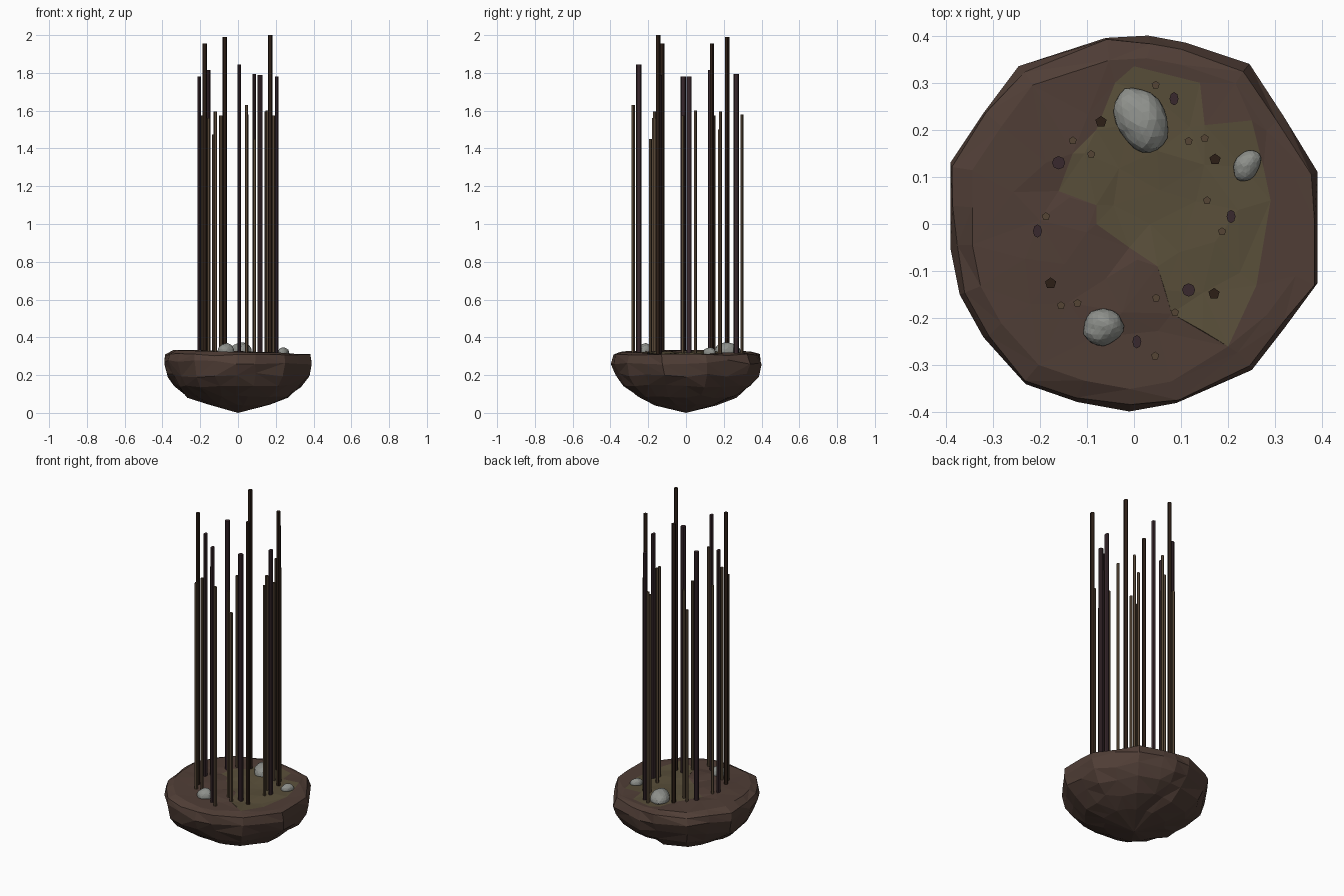
import bpy, bmesh, math, random
from mathutils import Vector
from mathutils.geometry import delaunay_2d_cdt

if "Cube" in bpy.data.objects:
    bpy.data.objects.remove(bpy.data.objects["Cube"])

random.seed(7)


def material(name, rgb):
    m = bpy.data.materials.new(name)
    m.diffuse_color = (*rgb, 1)
    m.use_nodes = True
    m.node_tree.nodes["Principled BSDF"].inputs["Base Color"].default_value = m.diffuse_color
    return m


SOIL = material("soil", (0.08, 0.048, 0.037))
SAND = material("sand", (0.10, 0.078, 0.042))
STONE = material("stone", (0.27, 0.28, 0.26))
PURPLE = material("purple_stalk", (0.04, 0.021, 0.026))
DARK = material("dark_stalk", (0.025, 0.013, 0.008))
THIN = material("thin_stalk", (0.09, 0.06, 0.035))


def finish(bm, name, mats):
    bmesh.ops.recalc_face_normals(bm, faces=bm.faces)
    me = bpy.data.meshes.new(name)
    bm.to_mesh(me)
    bm.free()
    ob = bpy.data.objects.new(name, me)
    for m in mats:
        me.materials.append(m)
    bpy.context.collection.objects.link(ob)
    return ob


def jit(a):
    return random.uniform(-a, a)


def top_z(x, y):
    return 0.322 - 0.03 * x


# Plan outline of the soil clump and of the sandy patch on top
outline = [(.03, .40), (.11, .385), (.245, .34), (.32, .225), (.39, .11), (.39, 0),
           (.39, -.125), (.32, -.22), (.25, -.31), (.09, -.38), (-.01, -.398),
           (-.12, -.378), (-.23, -.34), (-.32, -.24), (-.37, -.15), (-.39, -.05),
           (-.39, .04), (-.39, .13), (-.32, .235), (-.245, .335), (-.06, .395)]
outline.sort(key=lambda p: math.atan2(p[1], p[0]))
patch = [(-.04, .30), (0, .335), (.14, .30), (.15, .21), (.25, .22), (.275, .12),
         (.29, .05), (.26, -.13), (.2, -.26), (.08, -.19), (.05, -.09), (-.01, -.05),
         (-.08, 0), (-.08, .04), (-.16, .07), (-.13, .15), (-.08, .2)][::-1]

# Soil clump: jittered rings from the rim down to the bottom tip
bm = bmesh.new()
n = len(outline)
rings = [(.88, None, 0), (.975, .308, .006), (1.0, .268, .012), (.955, .2, .012),
         (.85, .143, .01), (.67, .087, .008), (.42, .045, .006)]
loops = []
for s, z, j in rings:
    jx = 0 if s in (.88, 1.0) else .009
    loop = []
    for x, y in outline:
        px, py = x * s + jit(jx), y * s + jit(jx)
        loop.append(bm.verts.new((px, py, top_z(px, py) if z is None else z + jit(j))))
    loops.append(loop)
tip = bm.verts.new((0, 0, 0))
for k, (a, b) in enumerate(zip(loops, loops[1:])):
    for i in range(n):
        q = (i + 1) % n
        if random.random() < .5:
            bm.faces.new((a[i], a[q], b[i]))
            bm.faces.new((a[q], b[q], b[i]))
        else:
            bm.faces.new((a[i], a[q], b[q]))
            bm.faces.new((a[i], b[q], b[i]))
for i in range(n):
    bm.faces.new((loops[-1][i], loops[-1][(i + 1) % n], tip))

# Clump top: triangulated, with the patch faces in the sand colour
rim = [Vector(v.co.xy) for v in loops[0]]
pts = rim + [Vector(p) for p in patch]
m = len(pts)
for i in range(34):
    a, r = i * 2.39996, .28 * math.sqrt((i + .5) / 34)
    pts.append(Vector((r * math.cos(a), r * math.sin(a))))
co, _, tris, ov, _, of = delaunay_2d_cdt(
    pts, [], [list(range(n)), list(range(n, m))], 1, 1e-5)
top = []
for p, src in zip(co, ov):
    hit = [s for s in src if s < n]
    top.append(loops[0][hit[0]] if hit
               else bm.verts.new((p.x, p.y, top_z(p.x, p.y) + jit(.006))))
for t, src in zip(tris, of):
    f = bm.faces.new([top[i] for i in t])
    f.material_index = 1 if 1 in src else 0
finish(bm, "soil_clump", [SOIL, SAND])


# Stones: lumpy flattened spheres
def stone(name, loc, size, angle):
    bm = bmesh.new()
    bmesh.ops.create_icosphere(bm, subdivisions=3, radius=1)
    for v in bm.verts:
        d = v.co.copy()
        v.co *= 1 + .04 * math.sin(4 * d.x + 3 * d.y) + jit(.025)
        v.co = Vector((v.co.x * size[0], v.co.y * size[1], v.co.z * size[2]))
    ob = finish(bm, name, [STONE])
    ob.location = loc
    ob.rotation_euler.z = math.radians(angle)


stone("large_stone", (.017, .22, .328), (.073, .053, .044), -62)
stone("small_stone", (.24, .125, .32), (.036, .026, .026), 55)
stone("round_stone", (-.065, -.218, .328), (.043, .039, .04), 20)


# Stalks: straight low-sided prisms (x, y, top height)
def stalk(name, x, y, top, rx, ry, sides, mat):
    bm = bmesh.new()
    bmesh.ops.create_cone(bm, cap_ends=True, segments=sides, radius1=1, radius2=1, depth=1)
    z0 = .295
    for v in bm.verts:
        v.co = Vector((v.co.x * rx, v.co.y * ry, (v.co.z + .5) * (top - z0)))
    finish(bm, name, [mat]).location = (x, y, z0)


oval = [(.085, .266, 1.795), (.206, .016, 1.78), (-.205, -.015, 1.78), (.006, -.25, 1.845)]
hexa = [(-.16, .13, 1.815), (.116, -.14, 1.79)]
dark = [(-.07, .217, 1.99), (.172, .137, 1.955), (-.177, -.126, 1.955), (.17, -.148, 2.0)]
thin = [(.046, .295, 1.58), (-.13, .177, 1.475), (-.091, .148, 1.575), (.116, .176, 1.5),
        (.15, .182, 1.595), (.155, .05, 1.6), (.187, -.016, 1.575), (-.187, .016, 1.575),
        (-.155, -.173, 1.56), (-.12, -.168, 1.595), (.047, -.157, 1.56),
        (.087, -.188, 1.45), (.045, -.28, 1.63)]
for group, label, rx, ry, sides, mat in [
        (oval, "oval_stalk", .0095, .014, 8, PURPLE),
        (hexa, "round_stalk", .014, .014, 8, PURPLE),
        (dark, "tall_stalk", .0125, .0125, 5, DARK),
        (thin, "thin_stalk", .009, .009, 5, THIN)]:
    for i, (x, y, h) in enumerate(group):
        stalk(f"{label}_{i + 1}", x, y, h, rx, ry, sides, mat)
